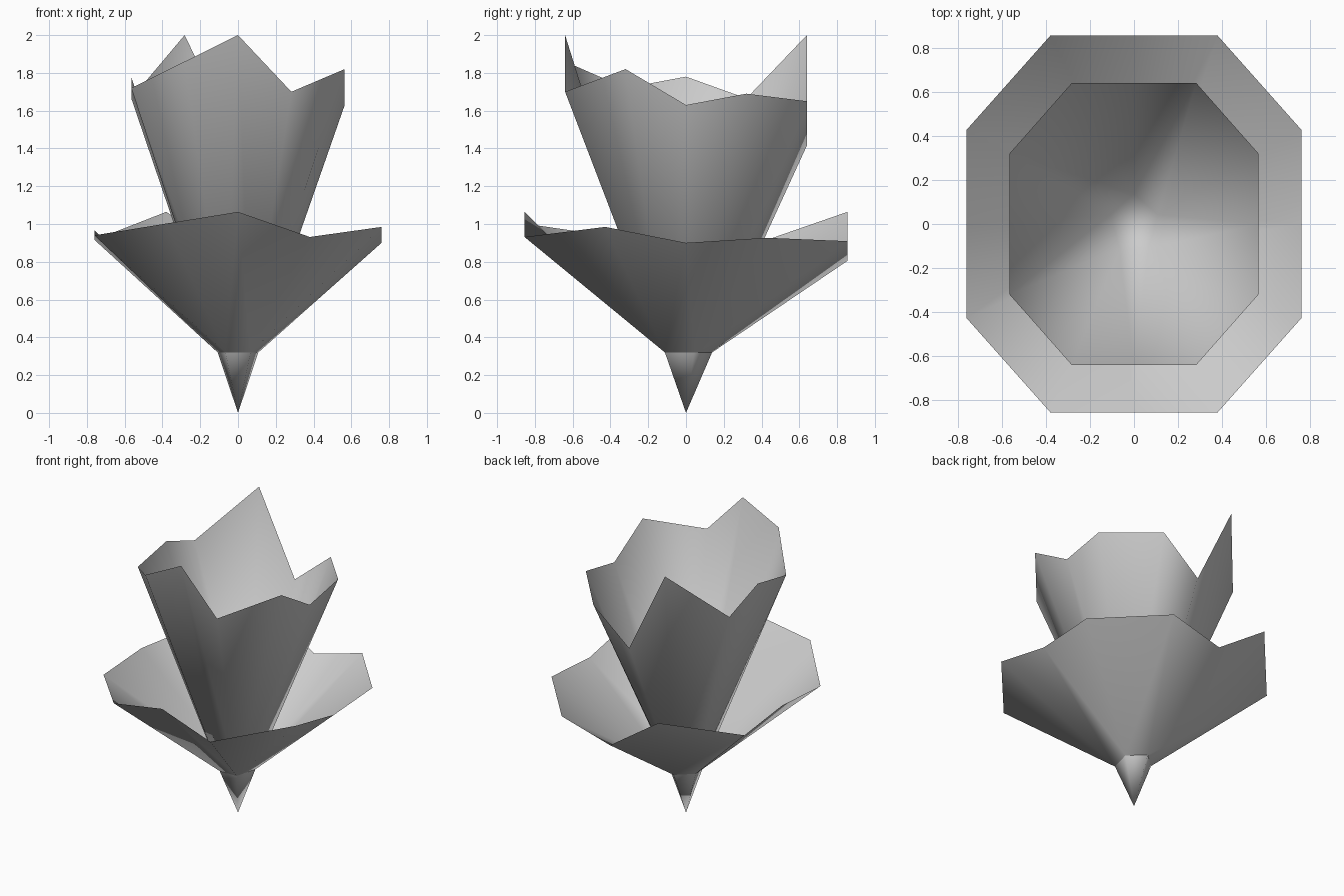
import bpy
import bmesh
import math
from mathutils import Vector

cube = bpy.data.objects.get("Cube")
if cube:
    bpy.data.objects.remove(cube, do_unlink=True)

grey = bpy.data.materials.new("petal_grey")
grey.use_nodes = True
colour = (0.6, 0.6, 0.6, 1)
grey.diffuse_color = colour
grey.node_tree.nodes["Principled BSDF"].inputs["Base Color"].default_value = colour

BASE_Z = 0.32
SIDES = 5

# Five-sided collar shared by the stem and both cups, counterclockwise
COLLAR = []
for k in range(SIDES):
    a = math.radians(-54) + math.tau * k / SIDES
    COLLAR.append(Vector((0.113 * math.cos(a), 0.138 * math.sin(a), BASE_Z)))

# Cut-corner rectangle of the rim, counterclockwise from the front middle
OUTLINE = [(0, -1), (.5, -1), (1, -.5), (1, 0), (1, .5), (.5, 1),
           (0, 1), (-.5, 1), (-1, .5), (-1, 0), (-1, -.5), (-.5, -1)]
# Uneven petal tips and notches along the rim
TIPS = [2.0, 1.70, 1.82, 1.63, 1.69, 1.65, 1.415, 2.0, 1.665, 1.78, 1.72, 1.86]
# Collar corner each rim point runs down to
ROOTS = [0, 0, 0, 1, 1, 2, 2, 2, 3, 3, 4, 4]


def finish(bm, name):
    mesh = bpy.data.meshes.new(name)
    for face in bm.faces:
        face.smooth = True
    bm.to_mesh(mesh)
    bm.free()
    mesh.materials.append(grey)
    obj = bpy.data.objects.new(name, mesh)
    bpy.context.collection.objects.link(obj)
    return obj


def petal_cup(name, half_x, half_y, height_scale, floor):
    bm = bmesh.new()
    base = [bm.verts.new(p) for p in COLLAR]
    rim = [bm.verts.new((x * half_x, y * half_y, BASE_Z + (z - BASE_Z) * height_scale))
           for (x, y), z in zip(OUTLINE, TIPS)]
    count = len(rim)
    for i in range(count):
        j = (i + 1) % count
        here, there = base[ROOTS[i]], base[ROOTS[j]]
        bm.faces.new((rim[j], rim[i], here))
        if here is not there:
            bm.faces.new((here, there, rim[j]))
    if floor:
        bm.faces.new(base[::-1])
    return finish(bm, name)


def pointed_stem(name):
    bm = bmesh.new()
    base = [bm.verts.new(p) for p in COLLAR]
    tip = bm.verts.new((0, 0, 0))
    for k in range(SIDES):
        bm.faces.new((tip, base[(k + 1) % SIDES], base[k]))
    return finish(bm, name)


pointed_stem("stem")
petal_cup("outer_petals", 0.76, 0.855, 0.443, False)
petal_cup("inner_petals", 0.565, 0.64, 1.0, True)
